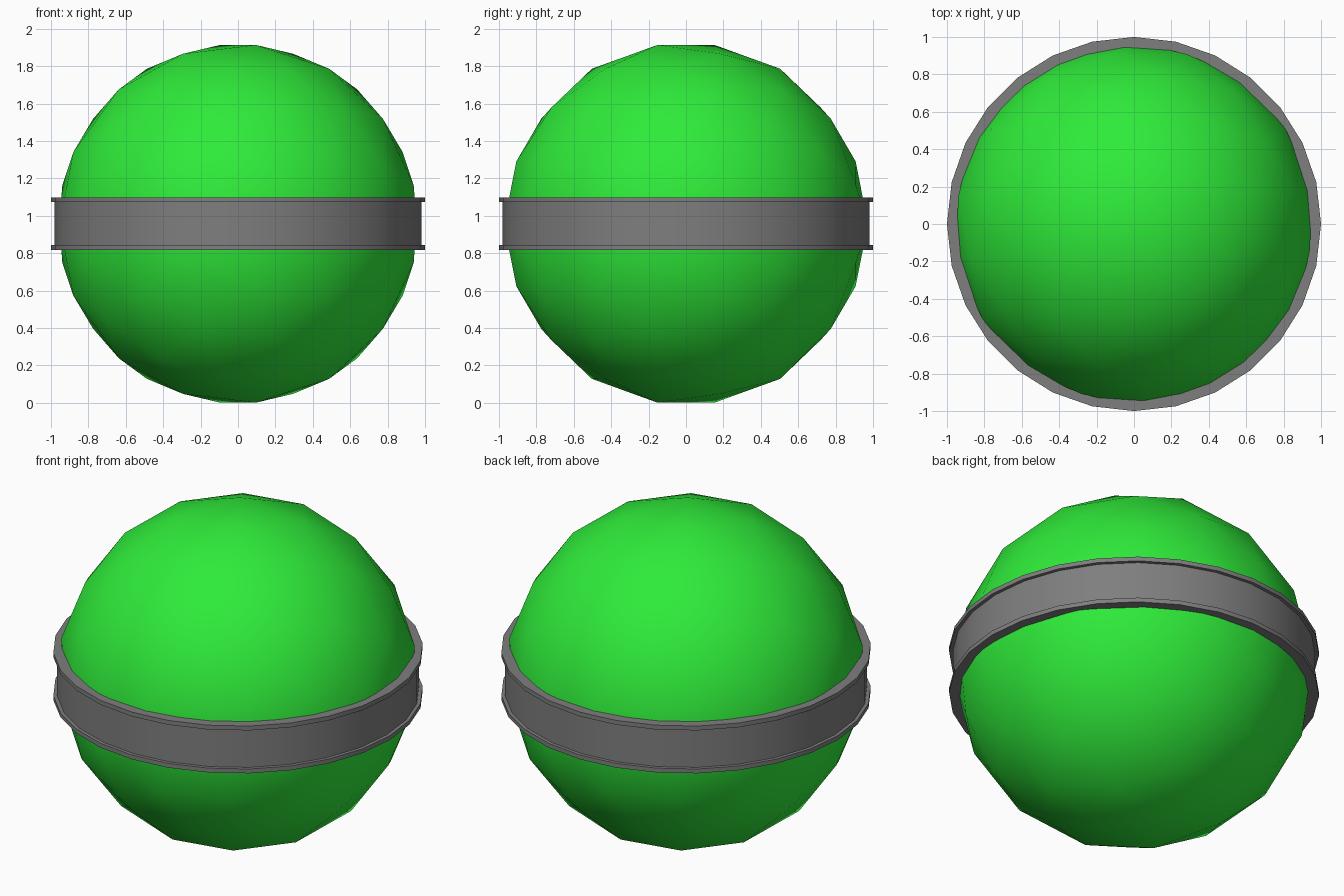
import bpy, bmesh, math
from itertools import combinations
from mathutils import Vector, Matrix

if "Cube" in bpy.data.objects:
    bpy.data.objects.remove(bpy.data.objects["Cube"])

CENTER_Z = 0.957
RADIUS = 0.973


def finish(name, bm, angle, color):
    bmesh.ops.recalc_face_normals(bm, faces=bm.faces[:])
    mesh = bpy.data.meshes.new(name)
    bm.to_mesh(mesh)
    bm.free()
    obj = bpy.data.objects.new(name, mesh)
    bpy.context.collection.objects.link(obj)
    bpy.ops.object.select_all(action='DESELECT')
    obj.select_set(True)
    bpy.context.view_layer.objects.active = obj
    bpy.ops.object.shade_smooth_by_angle(angle=math.radians(angle))
    mat = bpy.data.materials.new(name + "_color")
    mat.diffuse_color = (*color, 1)
    mat.use_nodes = True
    mat.node_tree.nodes["Principled BSDF"].inputs["Base Color"].default_value = mat.diffuse_color
    mesh.materials.append(mat)
    return obj


# Ball: icosahedron with every edge split in three, pushed out to a sphere
g = (1 + math.sqrt(5)) / 2
corners = []
for a in (-1, 1):
    for b in (-g, g):
        corners += [Vector(c).normalized() for c in ((0, a, b), (b, 0, a), (a, b, 0))]


def near(p, q):
    return p.dot(q) > 0.4


points = list(corners)
for p, q in combinations(corners, 2):
    if near(p, q):
        points += [p.slerp(q, 1 / 3), p.slerp(q, 2 / 3)]
for p, q, r in combinations(corners, 3):
    if near(p, q) and near(q, r) and near(p, r):
        points.append((p + q + r).normalized())

bm = bmesh.new()
for p in points:
    bm.verts.new(p * RADIUS)
bmesh.ops.convex_hull(bm, input=bm.verts[:])
bmesh.ops.transform(bm, verts=bm.verts[:],
                    matrix=Matrix.Translation((0, 0, CENTER_Z)) @ Matrix.Rotation(math.radians(32), 4, 'Z'))
finish("ball", bm, 40, (0.028, 0.83, 0.042))

# Belt: channel section with two thin flanges, swept round in 28 sides
SIDES = 28
profile = [(0.92, 0.817), (1.0, 0.817), (1.0, 0.843), (0.98, 0.843),
           (0.98, 1.073), (1.0, 1.073), (1.0, 1.099), (0.92, 1.099)]
bm = bmesh.new()
rings = []
for i in range(SIDES):
    t = 2 * math.pi * i / SIDES
    rings.append([bm.verts.new((r * math.cos(t), r * math.sin(t), z)) for r, z in profile])
n = len(profile)
for i in range(SIDES):
    a, b = rings[i], rings[(i + 1) % SIDES]
    for j in range(n):
        k = (j + 1) % n
        bm.faces.new((a[j], b[j], b[k], a[k]))
finish("belt", bm, 30, (0.21, 0.21, 0.21))
